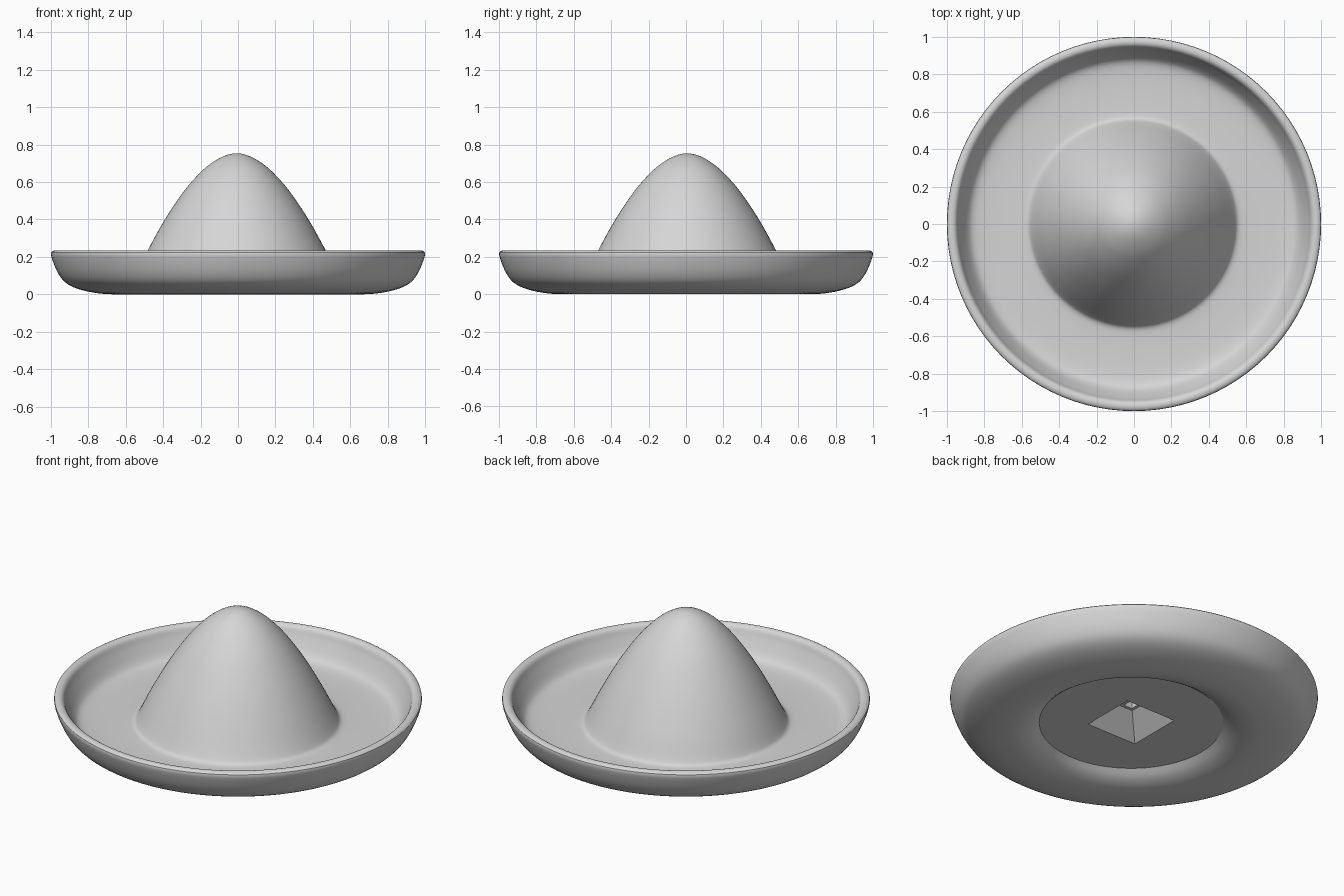
import bpy, bmesh, math
from mathutils import Vector

if "Cube" in bpy.data.objects:
    bpy.data.objects.remove(bpy.data.objects["Cube"])

SEGMENTS = 96

# Half section of the hat, from the crown tip over the brim to the hollow below (radius, height)
PROFILE = [(0, .753), (.07, .738), (.14, .697), (.20, .645), (.283, .55), (.384, .40),
           (.47, .245), (.515, .155), (.543, .100), (.562, .077), (.60, .070), (.70, .068),
           (.80, .071), (.86, .082), (.89, .108), (.915, .150), (.935, .19), (.948, .221),
           (.966, .234), (.988, .232), (1.0, .215), (.985, .165), (.96, .11), (.925, .065),
           (.87, .034), (.79, .012), (.70, .001), (.62, .003), (.55, .025), (.50, .06)]
CROWN_SHIFT = Vector((-.007, .006))
HOLLOW_SHIFT = Vector((.011, -.011))


def smooth_path(points, steps=3):
    """Catmull-Rom curve through the points."""
    p = [Vector(q) for q in points]
    p = [Vector((-points[1][0], points[1][1]))] + p + [2 * p[-1] - p[-2]]
    path = []
    for a, b, c, d in zip(p, p[1:], p[2:], p[3:]):
        for i in range(steps):
            t = i / steps
            path.append(.5 * (2 * b + (c - a) * t + (2 * a - 5 * b + 4 * c - d) * t ** 2
                              + (3 * b - a - 3 * c + d) * t ** 3))
    return path + [p[-2]]


def ring(bm, radius, z, count, turn=0.0, shift=Vector((0, 0))):
    return [bm.verts.new((shift.x + radius * math.cos(turn + math.tau * i / count),
                          shift.y + radius * math.sin(turn + math.tau * i / count), z))
            for i in range(count)]


def skin(bm, lower, upper):
    n = len(lower)
    for i in range(n):
        j = (i + 1) % n
        bm.faces.new((lower[i], lower[j], upper[j], upper[i]))


bm = bmesh.new()

# Crown and brim, turned around the axis; crown and hollow sit slightly off centre
path = smooth_path(PROFILE)
tip = bm.verts.new((CROWN_SHIFT.x, CROWN_SHIFT.y, path[0].y))
rings = []
underside = False
for p in path[1:]:
    underside = underside or p.x > .99
    fade = min(1, max(0, (.65 - p.x) / .15))
    shift = (HOLLOW_SHIFT if underside else CROWN_SHIFT) * fade
    rings.append(ring(bm, p.x, p.y, SEGMENTS, shift=shift))
for i in range(SEGMENTS):
    bm.faces.new((tip, rings[0][i], rings[0][(i + 1) % SEGMENTS]))
for outer, inner in zip(rings, rings[1:]):
    skin(bm, inner, outer)

# Tapered square socket with a narrow shaft in the underside
socket = [ring(bm, half * math.sqrt(2), z, 4, math.pi / 4, HOLLOW_SHIFT)
          for half, z in ((.166, .06), (.045, .17), (.028, .17), (.028, .24))]
for low, high in zip(socket, socket[1:]):
    skin(bm, low, high)
bm.faces.new(socket[-1])

# Flat underside between the hollow and the socket, split into four quarters
q = SEGMENTS // 4
rim = rings[-1]
for k in range(4):
    start = k * q + q // 2
    arc = [rim[(start + i) % SEGMENTS] for i in range(q + 1)]
    bm.faces.new(arc + [socket[0][(k + 1) % 4], socket[0][k]])

bmesh.ops.recalc_face_normals(bm, faces=bm.faces)
mesh = bpy.data.meshes.new("hat")
bm.to_mesh(mesh)
bm.free()

hat = bpy.data.objects.new("hat", mesh)
bpy.context.collection.objects.link(hat)
grey = bpy.data.materials.new("light grey")
grey.diffuse_color = (.67, .67, .67, 1)
grey.use_nodes = True
grey.node_tree.nodes["Principled BSDF"].inputs["Base Color"].default_value = grey.diffuse_color
mesh.materials.append(grey)

bpy.context.view_layer.objects.active = hat
hat.select_set(True)
bpy.ops.object.shade_smooth_by_angle(angle=math.radians(30))
